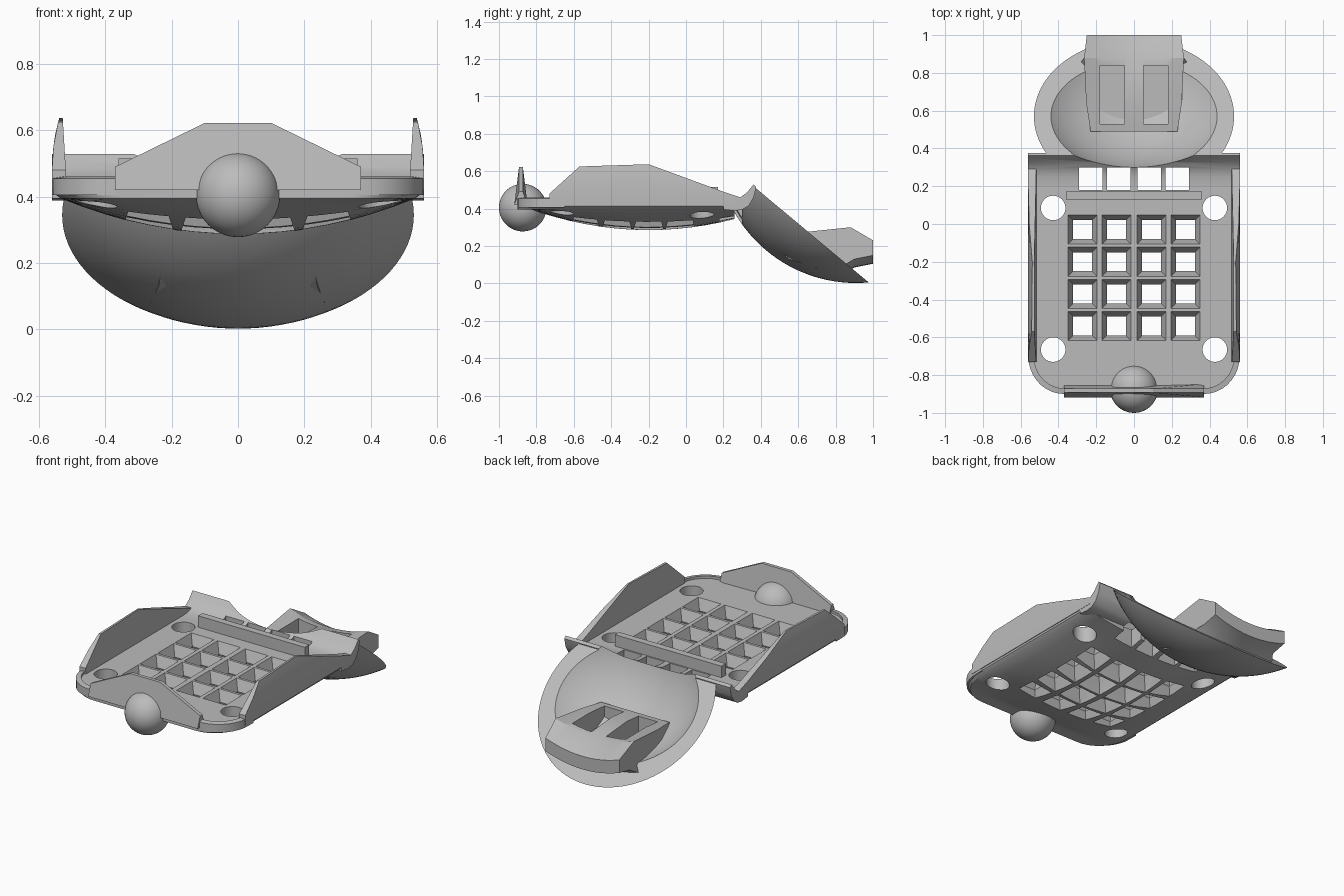
import bpy, bmesh, math
from mathutils import Matrix, Vector

cube = bpy.data.objects.get("Cube")
if cube:
    bpy.data.objects.remove(cube, do_unlink=True)

grey = bpy.data.materials.new("matte_grey")
grey.use_nodes = True
grey.diffuse_color = (0.5, 0.5, 0.5, 1)
grey.node_tree.nodes["Principled BSDF"].inputs["Base Color"].default_value = (0.5, 0.5, 0.5, 1)


def finish(name, bm, material=True):
    bmesh.ops.recalc_face_normals(bm, faces=bm.faces)
    mesh = bpy.data.meshes.new(name)
    bm.to_mesh(mesh)
    bm.free()
    ob = bpy.data.objects.new(name, mesh)
    bpy.context.collection.objects.link(ob)
    if material:
        mesh.materials.append(grey)
    return ob


def activate(ob):
    bpy.ops.object.select_all(action='DESELECT')
    ob.select_set(True)
    bpy.context.view_layer.objects.active = ob


def smooth(ob, degrees=30):
    activate(ob)
    bpy.ops.object.shade_smooth_by_angle(angle=math.radians(degrees))


def loft(bm, sections):
    """Skin a row of closed sections and cap both ends."""
    rings = [[bm.verts.new(p) for p in s] for s in sections]
    n = len(rings[0])
    for a, b in zip(rings, rings[1:]):
        for i in range(n):
            j = (i + 1) % n
            bm.faces.new((a[i], a[j], b[j], b[i]))
    bm.faces.new(rings[0])
    bm.faces.new(rings[-1])


def box(bm, x0, x1, y0, y1, z0, z1):
    loft(bm, [[(x0, y0, z), (x1, y0, z), (x1, y1, z), (x0, y1, z)] for z in (z0, z1)])


def cut(ob, *cutters):
    for c in cutters:
        mod = ob.modifiers.new("cut", 'BOOLEAN')
        mod.operation = 'DIFFERENCE'
        mod.solver = 'EXACT'
        mod.object = c
        activate(ob)
        bpy.ops.object.modifier_apply(modifier=mod.name)


def interp(pts, y):
    for (a, p), (b, q) in zip(pts, pts[1:]):
        if y <= b:
            return p + (q - p) * (y - a) / (b - a)
    return pts[-1][1]


# --- deck: flat top, rounded front corners, gently bellied underside
TOP = 0.44


def half_width(y):
    if y > -0.7:
        return 0.56
    return 0.37 + 0.19 * math.sqrt(max(0, 1 - ((y + 0.7) / 0.2) ** 2))


def deck_section(y):
    w = half_width(y)
    belly = min(0.395, 0.285 + 0.28 * (y + 0.2) ** 2)
    pts = [(-w + 0.02, y, TOP + 0.005), (w - 0.02, y, TOP + 0.005), (w, y, TOP - 0.01), (w - 0.006, y, 0.41)]
    for i in range(17):
        t = 1 - i / 8
        pts.append((t * (w - 0.025), y, 0.395 - (0.395 - belly) * (1 - t * t)))
    return pts + [(-w + 0.006, y, 0.41), (-w, y, TOP - 0.01)]


corner = [-0.7 - 0.2 * math.sin(math.radians(a)) for a in range(90, 0, -10)]
bm = bmesh.new()
loft(bm, [deck_section(y) for y in corner + [-0.7 + 0.08 * i for i in range(13)]])
deck = finish("deck", bm)

# --- cutters: hourglass grid cells, screw holes, rear slots
bm = bmesh.new()
for cx in (-0.272, -0.093, 0.093, 0.272):
    for cy in (-0.03, -0.2, -0.37, -0.54):
        loft(bm, [[(cx + sx * h, cy + sy * h, z) for sx, sy in ((-1, -1), (1, -1), (1, 1), (-1, 1))]
                  for z, h in ((0.5, 0.077), (0.445, 0.077), (0.38, 0.05), (0.3, 0.077), (0.2, 0.077))])
for sx in (-1, 1):
    for cy in (-0.665, 0.085):
        bmesh.ops.create_cone(bm, cap_ends=True, segments=32, radius1=0.065, radius2=0.065, depth=0.5,
                              matrix=Matrix.Translation((sx * 0.428, cy, 0.4)))
holes = finish("hole_cutter", bm, False)
bm = bmesh.new()
for cx in (-0.23, -0.08, 0.08, 0.23):
    box(bm, cx - 0.062, cx + 0.062, 0.18, 0.3, 0.1, 0.7)
slots = finish("slot_cutter", bm, False)

# --- dish: tilted spherical cap with an oval hollow
TILT = Matrix.Translation((0, 0.57, 0.345)) @ Matrix.Rotation(-0.696, 4, 'X')
RADIUS, LIFT = 0.748, 0.528


def sphere(bm, r, matrix):
    bmesh.ops.create_uvsphere(bm, u_segments=96, v_segments=64, radius=r, matrix=matrix)


bm = bmesh.new()
sphere(bm, RADIUS, Matrix.Translation((0, 0, LIFT)))
cap = bmesh.ops.bisect_plane(bm, geom=bm.verts[:] + bm.edges[:] + bm.faces[:], plane_co=(0, 0, 0),
                             plane_no=(0, 0, 1), clear_outer=True)
bmesh.ops.contextual_create(bm, geom=[e for e in cap["geom_cut"] if isinstance(e, bmesh.types.BMEdge)])
bm.transform(TILT)
dish = finish("dish", bm)

bm = bmesh.new()
sphere(bm, RADIUS, TILT @ Matrix.Diagonal((0.83, 0.72, 0.75, 1)) @ Matrix.Translation((0, 0, LIFT)))
hollow = finish("hollow_cutter", bm, False)
bm = bmesh.new()
loft(bm, [[(x, -0.3, 0.0), (x, 0.22, 0.0), (x, 0.22, 0.41), (x, 0.3, 0.43), (x, 0.362, 0.5),
           (x, 0.362, 1.0), (x, -0.3, 1.0)] for x in (-1, 1)])
trim = finish("trim_cutter", bm, False)

# --- rear curl: upswept edge joining deck and dish
curl_profile = [(0.2, 0.445), (0.25, 0.447), (0.29, 0.46), (0.325, 0.485), (0.35, 0.515), (0.362, 0.528),
                (0.375, 0.515), (0.362, 0.46), (0.335, 0.415), (0.3, 0.394), (0.26, 0.388), (0.2, 0.395)]
bm = bmesh.new()
loft(bm, [[(x, y, z) for y, z in curl_profile] for x in (-0.56, 0.56)])
curl = finish("rear_curl", bm)

cut(deck, holes, slots)
cut(dish, hollow, trim, slots)
cut(curl, hollow, slots)

# --- side wings: tall fins leaning inward
wing_top = [(-0.73, 0.48), (-0.57, 0.625), (-0.2, 0.637), (0.2, 0.49), (0.29, 0.46)]
wings = bmesh.new()
for s in (-1, 1):
    rows = []
    for y in (-0.73, -0.65, -0.57, -0.2, 0, 0.2, 0.29):
        top = interp(wing_top, y)
        outer, inner = [], []
        for i in range(6):
            z = 0.42 + (top - 0.42) * i / 5
            k = (z - 0.42) / 0.215
            outer.append((s * (0.561 - 0.022 * k ** 3), y, z))
            inner.append((s * (0.515 + 0.013 * k), y, z))
        rows.append(outer + inner[::-1])
    loft(wings, rows)
side_wings = finish("side_wings", wings)

# --- front wing: trapezoid shield
shield = [(-0.37, 0.42), (-0.37, 0.49), (-0.1, 0.622), (0.1, 0.622), (0.37, 0.49), (0.37, 0.42)]
bm = bmesh.new()
loft(bm, [[(x, y - (0.025 if z < 0.45 and y < -0.88 else 0) + (0.025 if z < 0.45 and y > -0.88 else 0), z)
           for x, z in shield] for y in (-0.893, -0.872)])
front_wing = finish("front_wing", bm)

# --- raised rim around the front edge
path = [(half_width(y), y) for y in [-0.65] + corner[::-1]]
path += [(-x, y) for x, y in path[::-1]]
bm = bmesh.new()
rows = []
for x, y in path:
    inward = (Vector((math.copysign(0.36, x), -0.7)) - Vector((x, y))).normalized() * 0.03
    ix, iy = x + inward.x, y + inward.y
    rows.append([(x, y, 0.405), (x, y, 0.455), (ix, iy, 0.46), (ix, iy, 0.405)])
loft(bm, rows)
front_rim = finish("front_rim", bm)

# --- crossbar in front of the rear slots
bm = bmesh.new()
box(bm, -0.36, 0.36, 0.13, 0.172, 0.42, 0.515)
finish("crossbar", bm)

# --- ball on the nose
bm = bmesh.new()
bmesh.ops.create_uvsphere(bm, u_segments=48, v_segments=32, radius=0.127,
                          matrix=Matrix.Translation((0, -0.873, 0.405)))
ball = finish("nose_ball", bm)

# --- clip: sagging strap block in the dish with two pockets
clip_profile = [(0.49, 0.26), (0.64, 0.275), (0.88, 0.3), (1, 0.23), (1, 0.15), (0.9, 0.13),
                (0.85, 0.1), (0.7, 0.08), (0.55, 0.13), (0.49, 0.18)]
clip_width = [(0.49, 0.23), (0.85, 0.285), (0.9, 0.25), (1, 0.25)]
bm = bmesh.new()
loft(bm, [[(t * interp(clip_width, y), y, z - (0.045 * (1 - t * t) if y > 0.8 else 0))
           for y, z in clip_profile] for t in [i / 6 - 1 for i in range(13)]])
clip = finish("clip", bm)
bm = bmesh.new()
for s in (-1, 1):
    box(bm, s * 0.115 - 0.065, s * 0.115 + 0.065, 0.53, 0.84, 0.16, 0.6)
pockets = finish("pocket_cutter", bm, False)
cut(clip, pockets)

for helper in (holes, slots, hollow, trim, pockets):
    bpy.data.objects.remove(helper, do_unlink=True)
for ob in (deck, dish, curl, side_wings, front_rim, ball, clip):
    smooth(ob)
